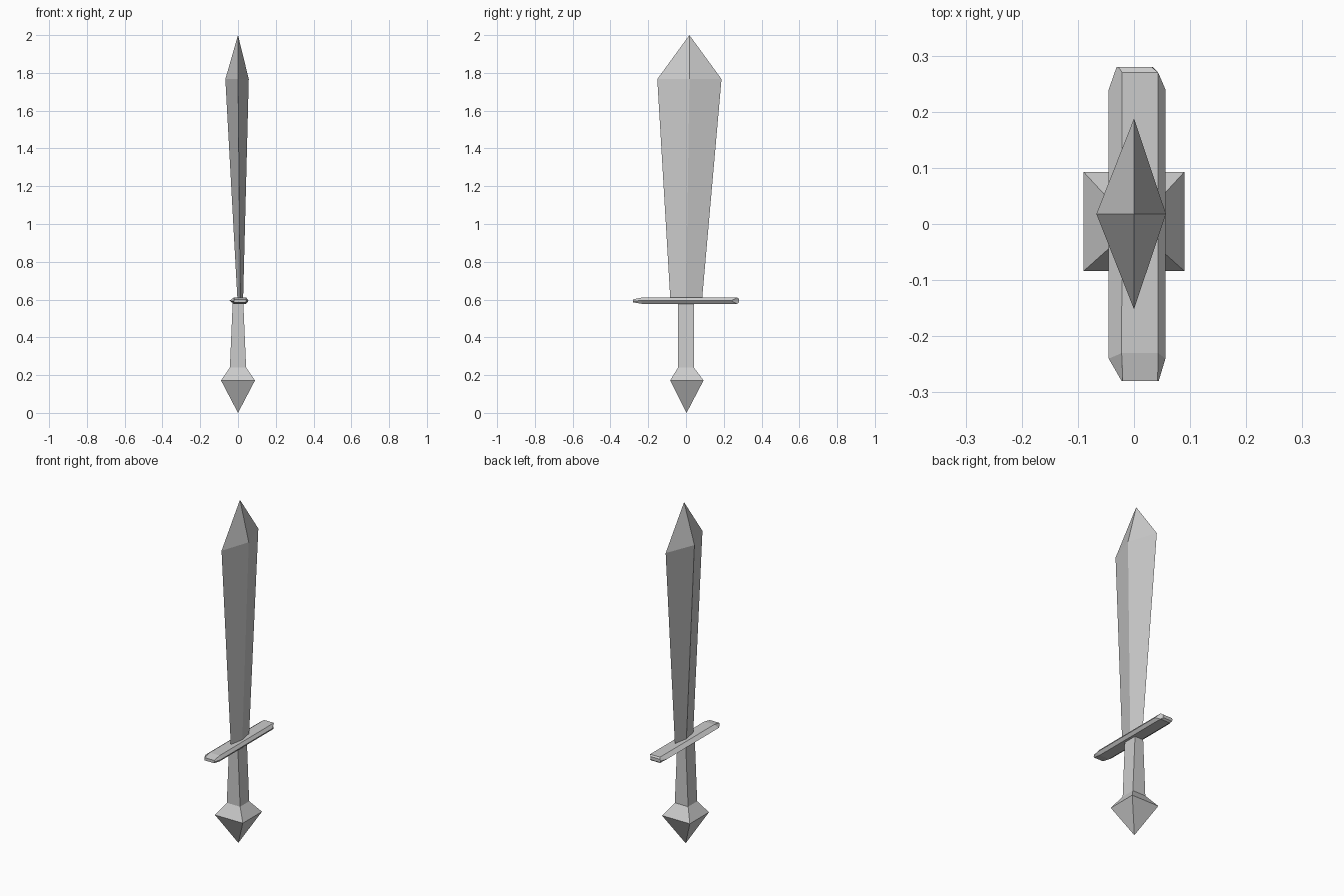
import bpy, bmesh

if "Cube" in bpy.data.objects:
    bpy.data.objects.remove(bpy.data.objects["Cube"])

def loft(name, rings):
    """Skin a list of rings; a one-point ring is an apex."""
    bm = bmesh.new()
    loops = [[bm.verts.new(p) for p in r] for r in rings]
    for a, b in zip(loops, loops[1:]):
        n = max(len(a), len(b))
        for i in range(n):
            j = (i + 1) % n
            if len(a) == 1:
                bm.faces.new((a[0], b[j], b[i]))
            elif len(b) == 1:
                bm.faces.new((a[i], a[j], b[0]))
            else:
                bm.faces.new((a[i], a[j], b[j], b[i]))
    for end in (loops[0], loops[-1]):
        if len(end) > 2:
            bm.faces.new(end)
    bmesh.ops.recalc_face_normals(bm, faces=bm.faces)
    mesh = bpy.data.meshes.new(name)
    bm.to_mesh(mesh)
    bm.free()
    obj = bpy.data.objects.new(name, mesh)
    bpy.context.collection.objects.link(obj)
    return obj

def diamond(x0, x1, y0, y1, xm, z):
    ym = (y0 + y1) / 2
    return [(x0, ym, z), (xm, y0, z), (x1, ym, z), (xm, y1, z)]

def rect(x, y0, y1, z):
    return [(-x, y0, z), (x, y0, z), (x, y1, z), (-x, y1, z)]

# Blade: diamond section widening upwards to a pointed tip
loft("blade", [
    diamond(-0.003, 0.027, -0.083, 0.085, 0.012, 0.60),
    diamond(-0.067, 0.057, -0.152, 0.188, 0.0, 1.767),
    [(0.0, 0.018, 2.0)],
])

# Grip with faceted pommel
loft("grip_and_pommel", [
    [(0.0, 0.003, 0.0)],
    rect(0.09, -0.084, 0.093, 0.172),
    rect(0.043, -0.042, 0.042, 0.24),
    rect(0.028, -0.042, 0.042, 0.585),
])

# Crossguard: six-sided bar with tapered ends
def guard_ring(y_mid, y_top, x0, x1, xa, xb, z0, z1):
    zm = (z0 + z1) / 2
    return [(x0, y_mid, zm), (xa, y_top, z1), (xb, y_top, z1),
            (x1, y_mid, zm), (xb, y_top, z0), (xa, y_top, z0)]

loft("crossguard", [
    guard_ring(-0.28, -0.28, -0.022, 0.044, -0.02, 0.042, 0.585, 0.601),
    guard_ring(-0.24, -0.23, -0.045, 0.056, -0.022, 0.043, 0.577, 0.611),
    guard_ring(0.24, 0.27, -0.045, 0.056, -0.021, 0.043, 0.577, 0.611),
    guard_ring(0.28, 0.28, -0.031, 0.033, -0.028, 0.031, 0.585, 0.604),
])
